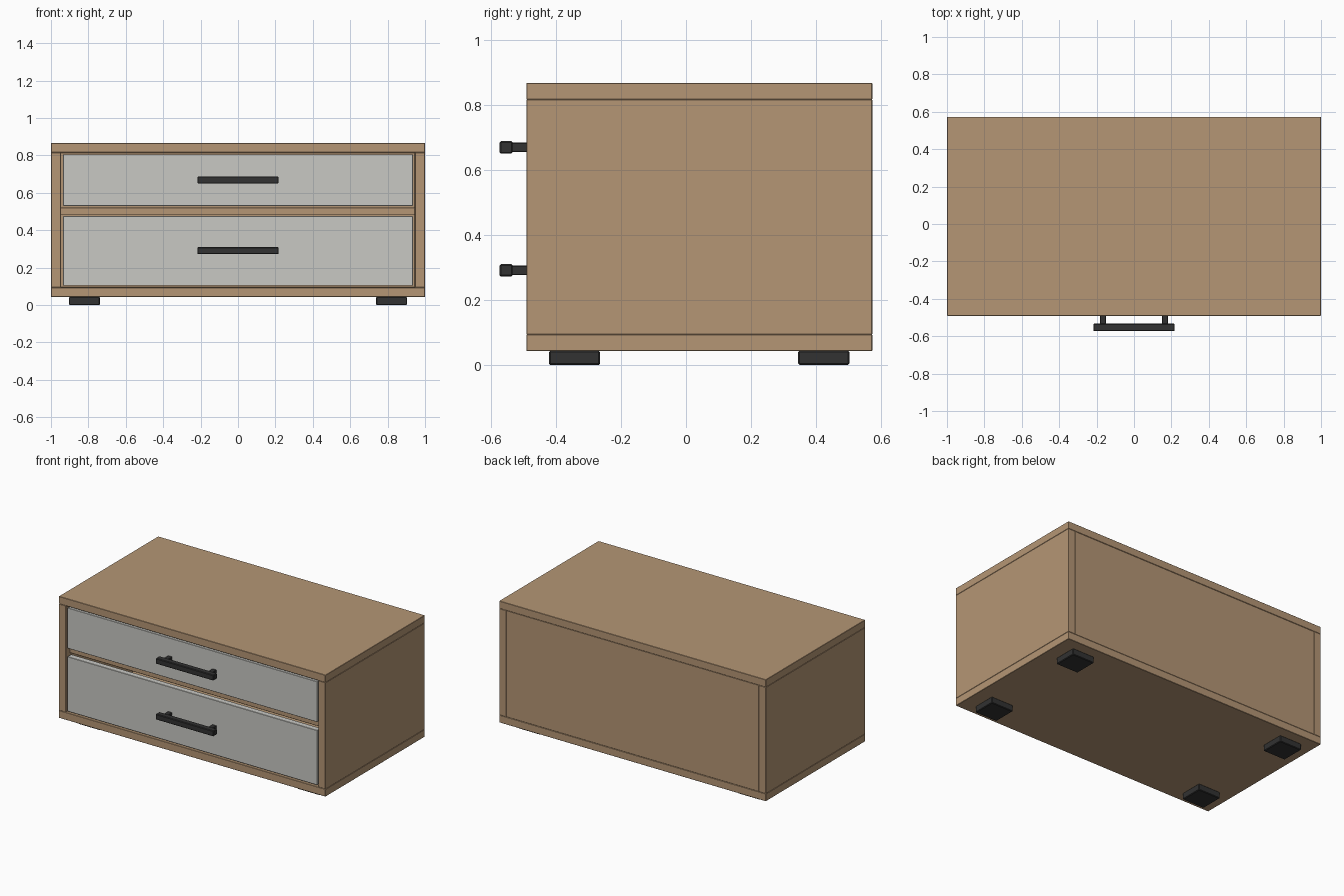
import bpy
import bmesh

if "Cube" in bpy.data.objects:
    bpy.data.objects.remove(bpy.data.objects["Cube"])


def material(name, rgb):
    m = bpy.data.materials.new(name)
    m.diffuse_color = (*rgb, 1.0)
    m.use_nodes = True
    m.node_tree.nodes["Principled BSDF"].inputs["Base Color"].default_value = m.diffuse_color
    return m


WOOD = material("light wood", (0.46, 0.305, 0.178))
GREY = material("pale grey", (0.58, 0.58, 0.55))
BLACK = material("matte black", (0.032, 0.032, 0.032))


def box(name, x, y, z, mat, bevel):
    """Box from (min, max) ranges with softened edges."""
    bm = bmesh.new()
    bmesh.ops.create_cube(bm, size=1.0)
    for v in bm.verts:
        v.co = [r[0] + (c + 0.5) * (r[1] - r[0]) for c, r in zip(v.co, (x, y, z))]
    bmesh.ops.bevel(bm, geom=bm.edges[:], offset=bevel, segments=1,
                    affect='EDGES', profile=0.5)
    me = bpy.data.meshes.new(name)
    bm.to_mesh(me)
    bm.free()
    me.materials.append(mat)
    ob = bpy.data.objects.new(name, me)
    bpy.context.collection.objects.link(ob)
    return ob


FRONT, BACK = -0.491, 0.573
INNER = 0.947          # inner face of the side panels
LOW, HIGH = 0.094, 0.816
SOFT = 0.002

# Carcass
box("top_panel", (-1, 1), (FRONT, BACK), (HIGH, 0.867), WOOD, SOFT)
box("bottom_panel", (-1, 1), (FRONT, BACK), (0.043, LOW), WOOD, SOFT)
box("left_panel", (-1, -INNER), (FRONT, BACK), (LOW, HIGH), WOOD, SOFT)
box("right_panel", (INNER, 1), (FRONT, BACK), (LOW, HIGH), WOOD, SOFT)
box("back_panel", (-INNER, INNER), (BACK - 0.04, BACK - 0.001), (LOW, HIGH), WOOD, SOFT)
# Divider sits behind the drawer fronts
box("divider_shelf", (-INNER, INNER), (FRONT + 0.04, BACK - 0.04), (0.483, 0.521), WOOD, SOFT)

# Drawers with bar handles
for name, z0, z1, hz in (("upper", 0.531, 0.806, 0.669), ("lower", 0.104, 0.475, 0.291)):
    box(name + "_drawer_front", (-0.936, 0.936), (FRONT + 0.001, FRONT + 0.041),
        (z0, z1), GREY, SOFT)
    box(name + "_handle_bar", (-0.217, 0.217), (-0.573, -0.533),
        (hz - 0.019, hz + 0.019), BLACK, 0.004)
    for side, s in (("left", -1), ("right", 1)):
        cx = 0.166 * s
        box(f"{name}_handle_{side}_post", (cx - 0.016, cx + 0.016), (-0.54, FRONT + 0.006),
            (hz - 0.0145, hz + 0.0145), BLACK, 0.002)

# Feet
for side, s in (("left", -1), ("right", 1)):
    for end, y in (("front", (-0.421, -0.265)), ("back", (0.345, 0.502))):
        cx = 0.821 * s
        box(f"{end}_{side}_foot", (cx - 0.083, cx + 0.083), y, (0, 0.044), BLACK, 0.004)
